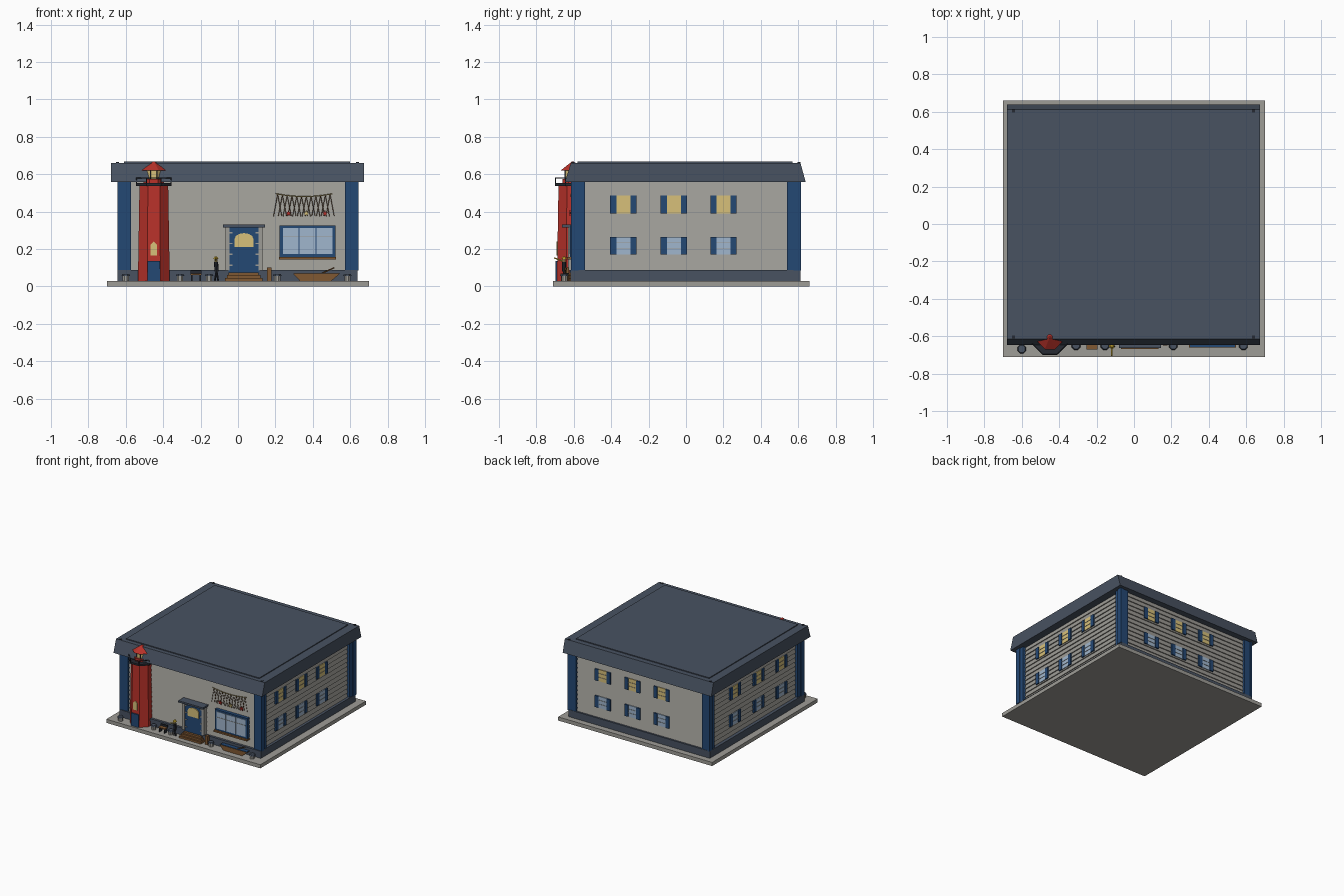
import bpy, bmesh, math
from mathutils import Matrix, Vector

cube = bpy.data.objects.get("Cube")
if cube:
    bpy.data.objects.remove(cube)


def material(name, r, g, b):
    def lin(c):
        return ((c / 255 + 0.055) / 1.055) ** 2.4
    m = bpy.data.materials.new(name)
    m.use_nodes = True
    col = (lin(r), lin(g), lin(b), 1)
    m.diffuse_color = col
    m.node_tree.nodes["Principled BSDF"].inputs["Base Color"].default_value = col
    return m


GREY = material("weathered grey", 158, 156, 150)
SLATE = material("slate", 72, 82, 97)
BLUE = material("navy blue", 36, 72, 116)
RED = material("barn red", 186, 50, 42)
CREAM = material("lamp cream", 215, 192, 122)
PANE = material("pale glass", 160, 182, 205)
WOOD = material("brown wood", 128, 88, 50)
DARK = material("charcoal", 38, 42, 50)
YELLOW = material("yellow", 232, 195, 60)


def finish(name, bm, mat, matrix=None):
    if matrix:
        bm.transform(matrix)
    bmesh.ops.recalc_face_normals(bm, faces=bm.faces)
    me = bpy.data.meshes.new(name)
    bm.to_mesh(me)
    bm.free()
    me.materials.append(mat)
    ob = bpy.data.objects.new(name, me)
    bpy.context.collection.objects.link(ob)
    return ob


def turn(deg):
    return Matrix.Rotation(math.radians(deg), 4, "Z")


def box(name, mat, x, y, z, matrix=None):
    bm = bmesh.new()
    bmesh.ops.create_cube(bm, size=1)
    size = [b - a for a, b in (x, y, z)]
    mid = [(a + b) / 2 for a, b in (x, y, z)]
    bm.transform(Matrix.Translation(mid) @ Matrix.Diagonal((*size, 1)))
    return finish(name, bm, mat, matrix)


def cone(name, mat, at, r1, r2, z0, z1, sides=8, scale=(1, 1), deg=None):
    bm = bmesh.new()
    bmesh.ops.create_cone(bm, cap_ends=True, segments=sides, radius1=r1, radius2=r2, depth=z1 - z0)
    spin = turn(180 / sides if deg is None else deg)
    place = Matrix.Translation((at[0], at[1], (z0 + z1) / 2))
    return finish(name, bm, mat, place @ Matrix.Diagonal((*scale, 1, 1)) @ spin)


def prism(name, mat, pts, axis, a, b):
    # extrude a profile along x or y
    bm = bmesh.new()
    def put(p, t):
        return bm.verts.new((t, p[0], p[1]) if axis == "x" else (p[0], t, p[1]))
    f = bm.faces.new([put(p, a) for p in pts])
    new = bmesh.ops.extrude_face_region(bm, geom=[f])["geom"]
    shift = Vector((b - a, 0, 0) if axis == "x" else (0, b - a, 0))
    bmesh.ops.translate(bm, vec=shift, verts=[v for v in new if isinstance(v, bmesh.types.BMVert)])
    return finish(name, bm, mat)


def rod(name, mat, p, q, r, sides=5):
    p, q = Vector(p), Vector(q)
    bm = bmesh.new()
    bmesh.ops.create_cone(bm, cap_ends=True, segments=sides, radius1=r, radius2=r, depth=(q - p).length)
    rot = (q - p).to_track_quat("Z", "Y").to_matrix().to_4x4()
    return finish(name, bm, mat, Matrix.Translation((p + q) / 2) @ rot)


# ground slab and plinth
box("ground_slab", GREY, (-0.70, 0.70), (-0.71, 0.66), (0, 0.03))
box("plinth", SLATE, (-0.645, 0.64), (-0.617, 0.612), (0.03, 0.088))

# lapped clapboard walls
courses = 13
step = (0.56 - 0.085) / courses
for i in range(courses):
    z = 0.085 + i * step
    cone("clapboard", GREY, (0, 0), 0.607 * 2 ** 0.5, 0.599 * 2 ** 0.5, z, z + step, 4, (1.02, 0.985))

# corner posts with a thin raised board on the side faces
for sx in (-1, 1):
    for sy in (-1, 1):
        xs = sorted((sx * 0.573, sx * 0.637))
        ys = sorted((sy * 0.54, sy * 0.61))
        box("corner_post", BLUE, xs, ys, (0.085, 0.56))
        box("corner_board", BLUE, sorted((sx * 0.63, sx * 0.645)), sorted((sy * 0.575, sy * 0.615)), (0.085, 0.56))

# mansard roof, sloped at front and back
prism("roof", SLATE, [(-0.648, 0.557), (0.64, 0.557), (0.612, 0.66), (-0.615, 0.66)], "x", -0.678, 0.673)
box("roof_cap", SLATE, (-0.61, 0.6), (-0.58, 0.57), (0.65, 0.667))
for x in (-0.645, 0.64):
    for y in (-0.605, 0.605):
        box("roof_bracket", DARK, (x - 0.008, x + 0.008), (y - 0.008, y + 0.008), (0.645, 0.664))

# shuttered windows on the sides and back
for deg, out, cols in ((90, 0.617, (-0.335, -0.065, 0.20)),
                       (180, 0.597, (-0.335, -0.065, 0.20)),
                       (270, 0.617, (-0.25, 0.055, 0.35))):
    m = turn(deg)
    for u in cols:
        for z, mat in ((0.17, PANE), (0.39, CREAM)):
            box("window_pane", mat, (u - 0.037, u + 0.037), (-out - 0.006, -out), (z, z + 0.095), m)
            for k in (1, 2):
                zz = z + k * 0.032
                box("window_bar", GREY, (u - 0.037, u + 0.037), (-out - 0.009, -out), (zz - 0.001, zz + 0.001), m)
            for s in (-1, 1):
                c = u + s * 0.0535
                box("shutter", BLUE, (c - 0.0165, c + 0.0165), (-out - 0.01, -out), (z, z + 0.095), m)

# lighthouse tower against the front wall
tower = (-0.45, -0.605)
cone("tower", RED, tower, 0.092, 0.083, 0.03, 0.54)
cone("gallery_floor", DARK, tower, 0.102, 0.102, 0.538, 0.552)
cone("lantern_base", RED, tower, 0.06, 0.06, 0.55, 0.575)
cone("lantern", CREAM, tower, 0.046, 0.046, 0.575, 0.622)
cone("lantern_roof", RED, tower, 0.07, 0.006, 0.62, 0.667)
corners = [math.radians(22.5 + 45 * i) for i in range(8)]
for a, b in zip(corners, corners[1:] + corners[:1]):
    def ring(t, r, z):
        return (tower[0] + r * math.cos(t), tower[1] + r * math.sin(t), z)
    rod("gallery_rail", DARK, ring(a, 0.1, 0.58), ring(b, 0.1, 0.58), 0.0025)
    rod("gallery_post", DARK, ring(a, 0.1, 0.55), ring(a, 0.1, 0.58), 0.0025)
    rod("lantern_post", DARK, ring(a, 0.046, 0.575), ring(a, 0.046, 0.622), 0.003)
box("tower_door", BLUE, (-0.483, -0.417), (-0.697, -0.66), (0.03, 0.135))
prism("tower_window", CREAM, [(-0.468, 0.165), (-0.432, 0.165), (-0.432, 0.222), (-0.45, 0.24), (-0.468, 0.222)], "y", -0.692, -0.66)

# front door, frame, canopy and steps
box("front_door", BLUE, (-0.05, 0.115), (-0.622, -0.59), (0.075, 0.32))
for s in (-1, 1):
    x = 0.032 + s * 0.088
    box("door_jamb", GREY, (x - 0.011, x + 0.011), (-0.63, -0.59), (0.085, 0.318))
    for k in range(4):
        h = 0.032 + s * 0.07
        box("door_quoin", GREY, (h - 0.009, h + 0.009), (-0.626, -0.6), (0.11 + k * 0.058, 0.117 + k * 0.058))
arch = [(0.032 + 0.05 * math.cos(t), 0.255 + 0.03 * math.sin(t)) for t in [math.pi * i / 6 for i in range(7)]]
prism("door_light", CREAM, [(-0.018, 0.21), (0.082, 0.21)] + arch, "y", -0.628, -0.6)
box("door_canopy", SLATE, (-0.08, 0.145), (-0.662, -0.59), (0.316, 0.33))
for k in range(3):
    box("door_step", WOOD, (-0.07 + k * 0.01, 0.13 - k * 0.01), (-0.668 + k * 0.014, -0.6), (0.03 + k * 0.015, 0.045 + k * 0.015))

# wide shop window
box("shop_window_frame", BLUE, (0.223, 0.52), (-0.62, -0.59), (0.158, 0.326))
for k in range(3):
    x = 0.24 + k * 0.09
    box("shop_pane", PANE, (x, x + 0.084), (-0.624, -0.61), (0.172, 0.312))
    box("shop_pane_bar", GREY, (x, x + 0.084), (-0.626, -0.61), (0.265, 0.268))
box("shop_window_sill", WOOD, (0.22, 0.523), (-0.635, -0.59), (0.145, 0.158))

# fishing net with sea ornaments
def sag(x):
    return 0.48 + 0.65 * (x - 0.355) ** 2
for k in range(12):
    x = 0.2 + k * 0.0255
    rod("net_rope", CREAM, (x, -0.615, sag(x)), (x + 0.0255, -0.615, sag(x + 0.0255)), 0.003)
    for d in (-0.022, 0.022):
        rod("net_string", WOOD, (x + 0.012, -0.613, sag(x + 0.012)), (x + 0.012 + d, -0.613, 0.375), 0.0014, 4)
for x, mat in ((0.27, RED), (0.365, CREAM), (0.465, RED)):
    star = [(x + r * math.sin(i * math.pi / 5), 0.39 + r * math.cos(i * math.pi / 5))
            for i, r in enumerate([0.018, 0.008] * 5)]
    prism("starfish", mat, star, "y", -0.622, -0.612)

# mooring bollards along the front
for x, y in ((-0.6, -0.668), (-0.31, -0.65), (-0.155, -0.65), (0.21, -0.65), (0.585, -0.65)):
    cone("bollard", GREY, (x, y), 0.018, 0.018, 0.03, 0.056)
    cone("bollard_cap", SLATE, (x, y), 0.025, 0.02, 0.056, 0.066)

# bench
box("bench_seat", WOOD, (-0.255, -0.195), (-0.67, -0.635), (0.062, 0.07))
box("bench_back", DARK, (-0.255, -0.195), (-0.64, -0.632), (0.07, 0.085))
for x in (-0.25, -0.205):
    box("bench_leg", DARK, (x, x + 0.006), (-0.668, -0.637), (0.03, 0.062))

# lookout figure with a spyglass
for s in (-1, 1):
    rod("figure_leg", DARK, (-0.115 + s * 0.009, -0.655, 0.03), (-0.115, -0.652, 0.085), 0.005)
rod("figure_body", DARK, (-0.115, -0.652, 0.08), (-0.117, -0.652, 0.13), 0.011, 8)
cone("figure_head", CREAM, (-0.118, -0.652), 0.009, 0.008, 0.13, 0.148)
cone("figure_hat", YELLOW, (-0.118, -0.652), 0.016, 0.006, 0.146, 0.16)
rod("spyglass", YELLOW, (-0.118, -0.66, 0.135), (-0.12, -0.705, 0.152), 0.004)

# wooden post, rowing boat and oar
box("wooden_post", WOOD, (0.155, 0.18), (-0.65, -0.625), (0.03, 0.1))
prism("boat_hull", WOOD, [(0.33, 0.03), (0.5, 0.03), (0.545, 0.068), (0.295, 0.068)], "y", -0.66, -0.622)
box("boat_inside", BLUE, (0.3, 0.54), (-0.657, -0.625), (0.066, 0.072))
rod("oar", WOOD, (0.43, -0.645, 0.06), (0.515, -0.64, 0.1), 0.004)
